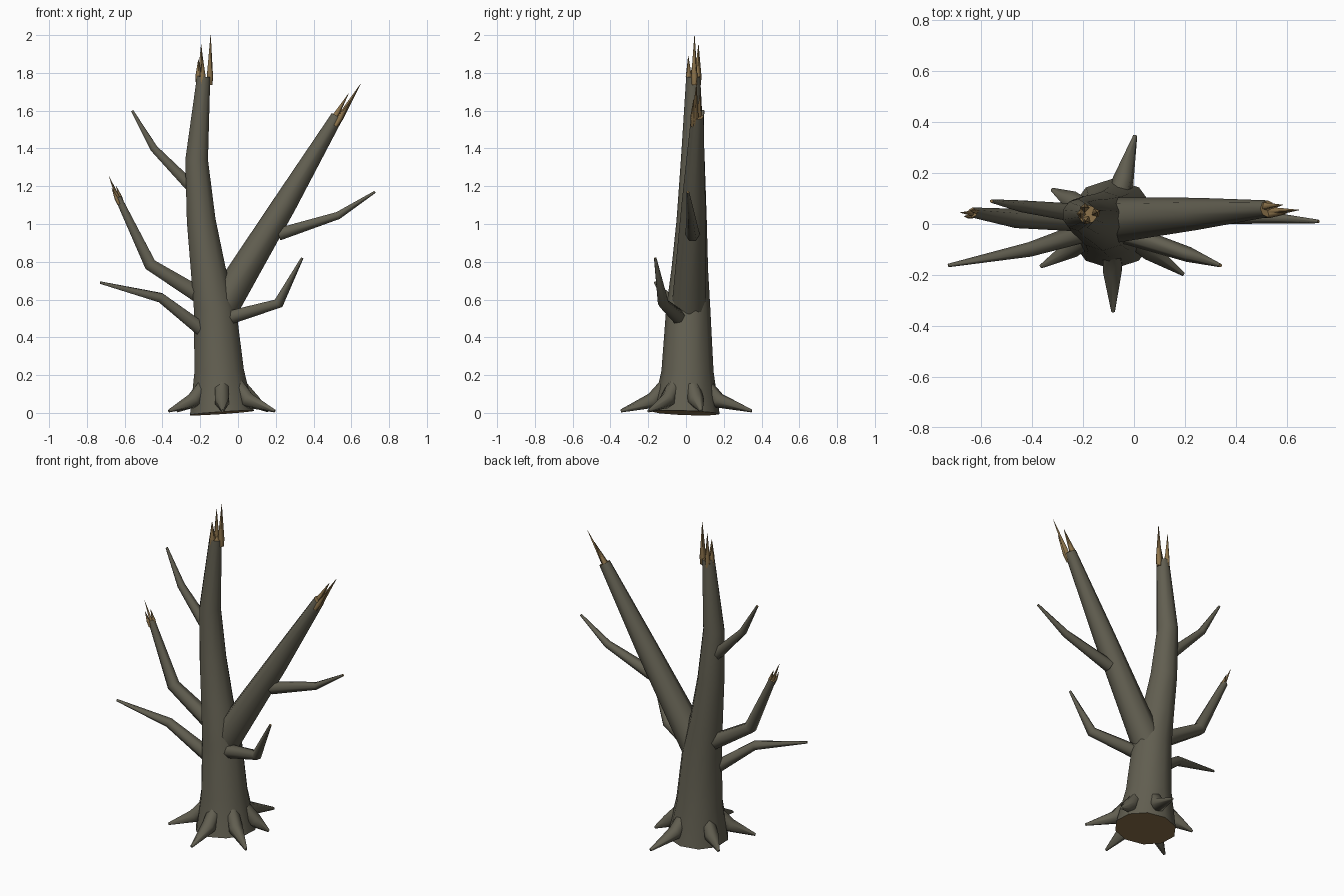
import bpy, bmesh, math
from mathutils import Vector

if "Cube" in bpy.data.objects:
    bpy.data.objects.remove(bpy.data.objects["Cube"])


def material(name, rgb):
    m = bpy.data.materials.new(name)
    m.diffuse_color = (*rgb, 1)
    m.use_nodes = True
    m.node_tree.nodes["Principled BSDF"].inputs["Base Color"].default_value = m.diffuse_color
    return m


BARK = material("dark bark", (0.122, 0.114, 0.082))
WOOD = material("exposed wood", (0.27, 0.175, 0.072))


def tube(name, points, sides, wood_start=False, wood_end=True, mats=(BARK, WOOD), turn=0.0):
    """Tapered tube through (x, y, z, radius) points, with capped ends."""
    bm = bmesh.new()
    pos = [Vector(p[:3]) for p in points]
    n = len(pos)
    dirs = []
    for i in range(n):
        d = Vector()
        if i > 0:
            d += (pos[i] - pos[i - 1]).normalized()
        if i < n - 1:
            d += (pos[i + 1] - pos[i]).normalized()
        dirs.append(d.normalized())
    side = Vector((0, 1, 0)) if abs(dirs[0].y) < 0.7 else Vector((1, 0, 0))
    rings = []
    for p, d, pt in zip(pos, dirs, points):
        side = (side - d * side.dot(d)).normalized()
        up = d.cross(side)
        ring = []
        for k in range(sides):
            a = 2 * math.pi * k / sides + turn
            ring.append(bm.verts.new(p + pt[3] * (side * math.cos(a) + up * math.sin(a))))
        rings.append(ring)
    for a, b in zip(rings, rings[1:]):
        for k in range(sides):
            j = (k + 1) % sides
            bm.faces.new((a[k], a[j], b[j], b[k])).smooth = True
    start = bm.faces.new(rings[0][::-1])
    start.material_index = int(wood_start)
    end = bm.faces.new(rings[-1])
    end.material_index = int(wood_end)
    # keep the cap rims sharp
    for f in (start, end):
        for e in f.edges:
            e.smooth = False
    me = bpy.data.meshes.new(name)
    bm.to_mesh(me)
    bm.free()
    for m in mats:
        me.materials.append(m)
    ob = bpy.data.objects.new(name, me)
    bpy.context.collection.objects.link(ob)
    return ob


def splinters(name, tips, base, axis, base_len, r):
    """Sharp wood spikes around a broken end; each starts partway to its tip's offset."""
    base, axis = Vector(base), Vector(axis).normalized()
    for i, t in enumerate(tips):
        t = Vector(t)
        off = t - base
        off -= axis * off.dot(axis)
        b = base + off * 0.9
        tube(f"{name}_{i + 1}", [(*b, r * 0.8), (*(b + axis * base_len), r), (*t, 0.001)],
             4, mats=(WOOD, WOOD), turn=i * 0.5)


# Main trunk
tube("trunk", [(-0.085, 0, 0, 0.178), (-0.1, 0.008, 0.22, 0.138), (-0.122, 0.012, 0.55, 0.117),
               (-0.158, 0.02, 0.76, 0.097), (-0.195, 0.03, 1.02, 0.08),
               (-0.219, 0.036, 1.34, 0.063), (-0.182, 0.038, 1.78, 0.037)], 10, wood_start=True)

# Large right limb
tube("large_limb", [(-0.08, 0.015, 0.57, 0.09), (0.25, 0.04, 1.11, 0.063),
                    (0.525, 0.06, 1.57, 0.033)], 8)

# Side branches, each with an elbow
branches = {
    "large_limb_branch": [(0.215, 0.035, 0.945, 0.038), (0.53, 0.025, 1.045, 0.023), (0.725, 0.01, 1.17, 0.007)],
    "front_right_branch": [(-0.06, -0.03, 0.5, 0.042), (0.215, -0.12, 0.58, 0.03), (0.34, -0.163, 0.82, 0.007)],
    "lower_left_branch": [(-0.19, -0.03, 0.44, 0.042), (-0.41, -0.1, 0.61, 0.029), (-0.73, -0.163, 0.69, 0.007)],
    "middle_left_branch": [(-0.2, 0.02, 0.62, 0.05), (-0.465, 0.022, 0.785, 0.038), (-0.635, 0.045, 1.14, 0.02)],
    "upper_left_branch": [(-0.24, 0.045, 1.19, 0.036), (-0.445, 0.07, 1.4, 0.023), (-0.56, 0.09, 1.6, 0.007)],
}
for name, pts in branches.items():
    tube(name, pts, 6)

# Splintered broken ends
splinters("trunk_splinter", [(-0.195, 0.066, 1.95), (-0.145, 0.045, 2.0), (-0.188, 0.012, 1.89),
                             (-0.21, 0.04, 1.87)], (-0.182, 0.038, 1.735), (0, 0, 1), 0.045, 0.019)
splinters("limb_splinter", [(0.648, 0.055, 1.74), (0.585, 0.075, 1.69), (0.6, 0.04, 1.66)],
          (0.503, 0.058, 1.525), (0.275, 0.02, 0.46), 0.05, 0.018)
splinters("branch_splinter", [(-0.682, 0.045, 1.25), (-0.645, 0.052, 1.2), (-0.668, 0.03, 1.19)],
          (-0.628, 0.044, 1.105), (-0.15, 0.01, 0.355), 0.035, 0.011)

# Roots: angle around the trunk and reach of the tip
for i, (deg, reach) in enumerate([(-89, 0.345), (-35, 0.345), (18, 0.26), (75, 0.36), (150, 0.27), (-149, 0.325)]):
    c, s = math.cos(math.radians(deg)), math.sin(math.radians(deg))
    path = [(0.105, 0.145, 0.04), (0.175, 0.065, 0.043), (reach, 0.01, 0.008)]
    tube(f"root_{i + 1}", [(-0.088 + d * c, d * s, z, r) for d, z, r in path], 6, wood_end=False)
